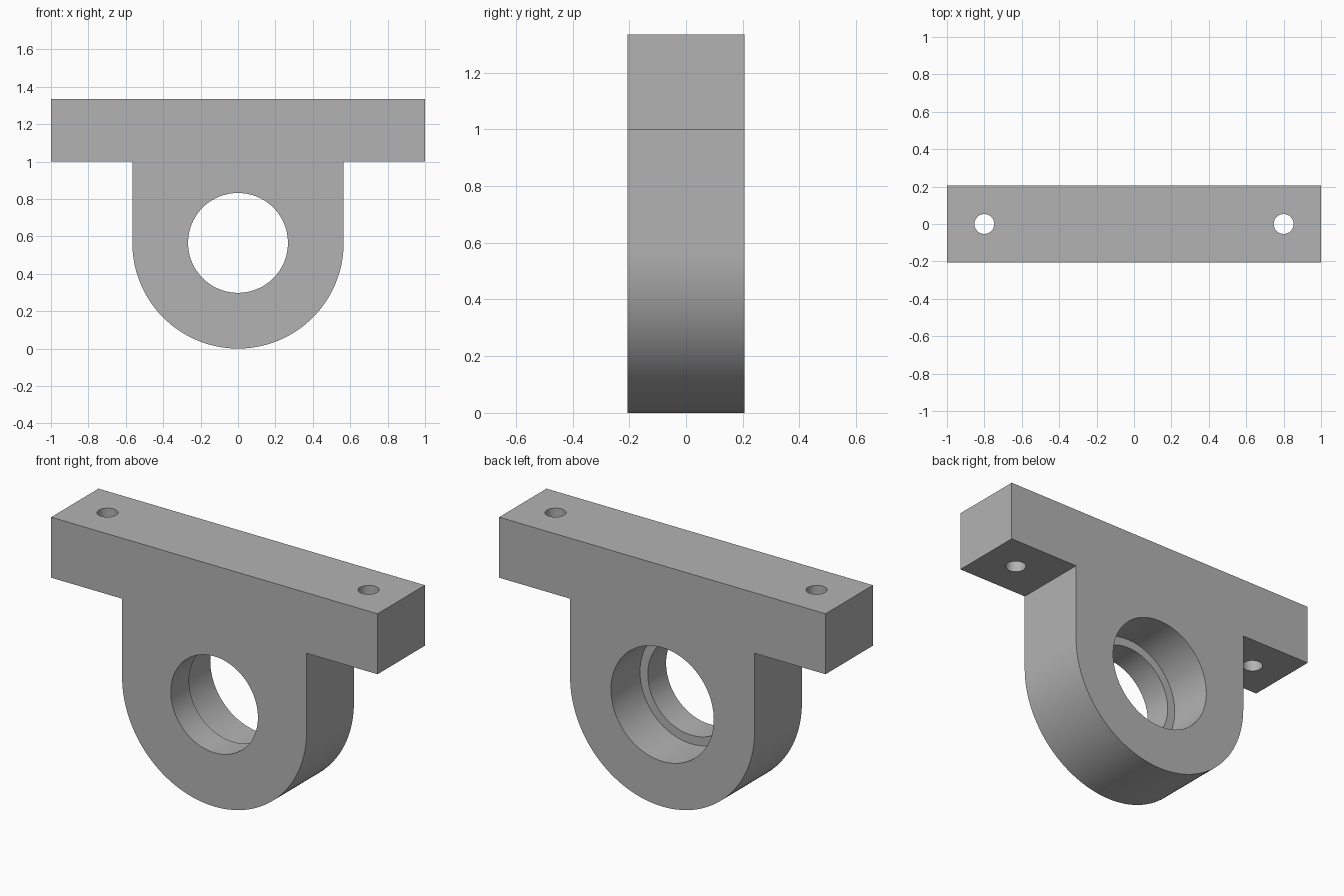
import bpy
import bmesh
import math

HALF_DEPTH = 0.207
TOP = 1.335
PLATE_BOTTOM = 1.0
RADIUS = 0.565        # rounded lug, also the height of the bore axis
BORE, COUNTERBORE = 0.267, 0.315
SHOULDER_Y = -0.047
BOLT_X, BOLT_R = 0.8, 0.053

cube = bpy.data.objects.get("Cube")
if cube:
    bpy.data.objects.remove(cube, do_unlink=True)

grey = bpy.data.materials.new("plain_grey")
grey.use_nodes = True
colour = (0.45, 0.45, 0.45, 1)
grey.diffuse_color = colour
grey.node_tree.nodes["Principled BSDF"].inputs["Base Color"].default_value = colour


def extruded_profile(name, points):
    """Solid made by pulling an x-z outline through the depth of the bracket."""
    mesh = bpy.data.meshes.new(name)
    bm = bmesh.new()
    face = bm.faces.new([bm.verts.new((x, -HALF_DEPTH, z)) for x, z in points])
    back = bmesh.ops.extrude_face_region(bm, geom=[face])["geom"]
    verts = [g for g in back if isinstance(g, bmesh.types.BMVert)]
    bmesh.ops.translate(bm, verts=verts, vec=(0, 2 * HALF_DEPTH, 0))
    bmesh.ops.recalc_face_normals(bm, faces=bm.faces)
    bm.to_mesh(mesh)
    bm.free()
    obj = bpy.data.objects.new(name, mesh)
    bpy.context.collection.objects.link(obj)
    mesh.materials.append(grey)
    return obj


def drill(target, radius, length, location, rotation=(0, 0, 0), sides=96):
    """Cut a round hole, then remove the cutter."""
    bpy.ops.mesh.primitive_cylinder_add(vertices=sides, radius=radius, depth=length,
                                        location=location, rotation=rotation)
    cutter = bpy.context.object
    cutter.name = "hole_cutter"
    cutter.hide_render = True
    cutter.data.materials.append(grey)
    cut = target.modifiers.new("hole", "BOOLEAN")
    cut.operation = "DIFFERENCE"
    cut.solver = "EXACT"
    cut.object = cutter
    bpy.context.view_layer.objects.active = target
    bpy.ops.object.modifier_apply(modifier=cut.name)
    bpy.data.objects.remove(cutter, do_unlink=True)


# Bracket body: mounting plate on top, round-ended lug below
STEPS = 64
arc = [(-RADIUS * math.cos(math.pi * i / STEPS),
        RADIUS - RADIUS * math.sin(math.pi * i / STEPS)) for i in range(STEPS + 1)]
outline = [(-1, TOP), (-1, PLATE_BOTTOM), (-RADIUS, PLATE_BOTTOM), *arc,
           (RADIUS, PLATE_BOTTOM), (1, PLATE_BOTTOM), (1, TOP)]
bracket = extruded_profile("bearing_bracket", outline)

# Through bore, and the wider bearing seat opening to the back
along_y = (math.pi / 2, 0, 0)
drill(bracket, BORE, 1, (0, 0, RADIUS), along_y)
drill(bracket, COUNTERBORE, 0.6, (0, SHOULDER_Y + 0.3, RADIUS), along_y)

# Vertical bolt holes at both ends of the plate
for side in (-1, 1):
    drill(bracket, BOLT_R, 1, (side * BOLT_X, 0, TOP - 0.15), sides=48)

# Smooth curved walls with crisp edges
bpy.ops.object.select_all(action="DESELECT")
bracket.select_set(True)
bpy.context.view_layer.objects.active = bracket
bpy.ops.object.shade_smooth_by_angle(angle=math.radians(30))
